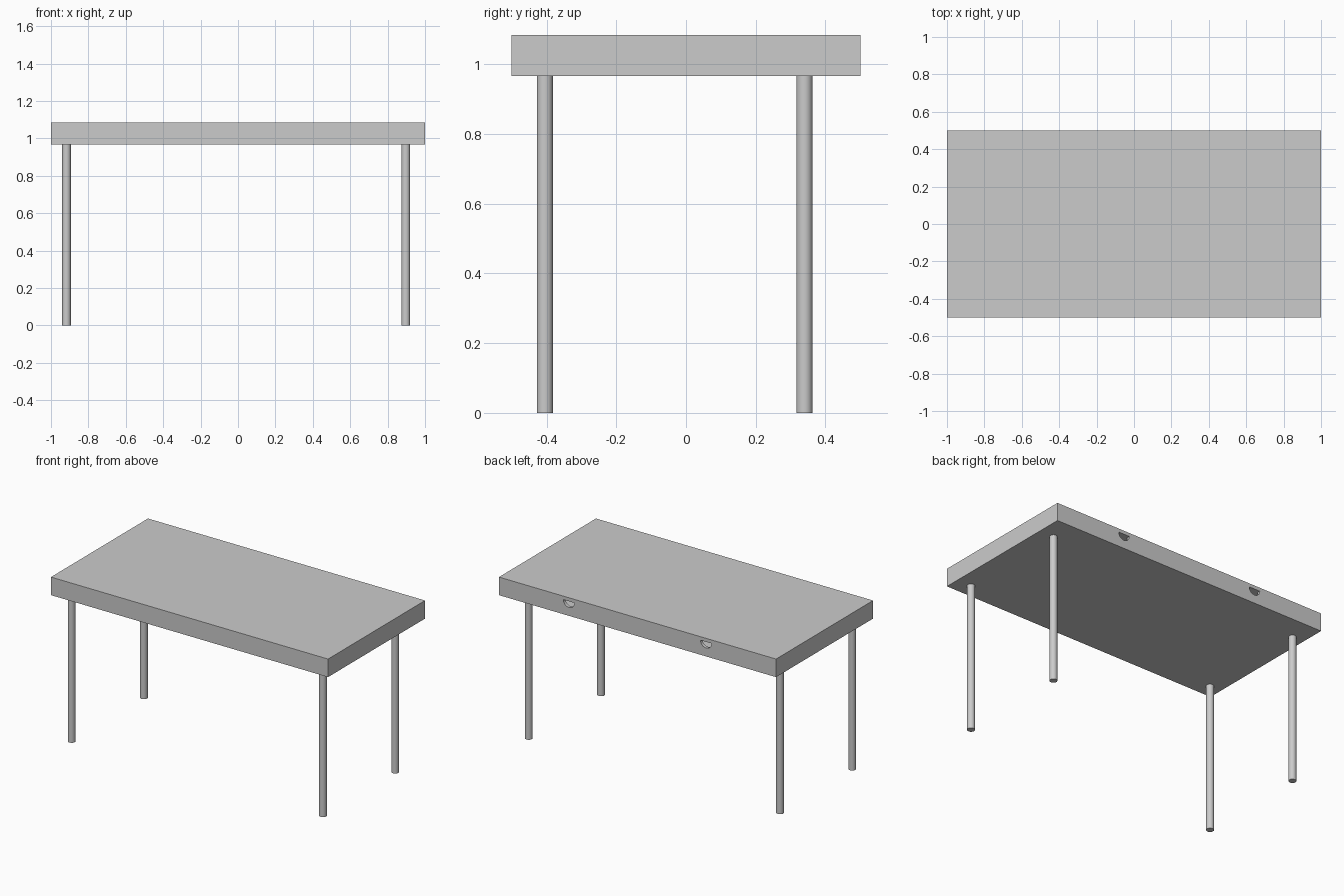
import bpy, bmesh, math

if "Cube" in bpy.data.objects:
    bpy.data.objects.remove(bpy.data.objects["Cube"])

TOP_Z, UNDER_Z = 1.085, 0.967
WALL = 0.02


def box(name, lo, hi):
    bpy.ops.mesh.primitive_cube_add(size=1, location=[(a + b) / 2 for a, b in zip(lo, hi)])
    ob = bpy.context.object
    ob.name = name
    ob.scale = [b - a for a, b in zip(lo, hi)]
    bpy.ops.object.transform_apply(location=False, rotation=False, scale=True)
    return ob


def half_disc(name, x, z, radius, y0, y1, steps=24):
    # half-round profile, flat side up, extruded along y
    bm = bmesh.new()
    arc = [math.pi + math.pi * i / steps for i in range(steps + 1)]
    face = bm.faces.new([bm.verts.new((x + radius * math.cos(a), y0, z + radius * math.sin(a)))
                         for a in arc])
    out = bmesh.ops.extrude_face_region(bm, geom=[face])
    moved = [g for g in out["geom"] if isinstance(g, bmesh.types.BMVert)]
    bmesh.ops.translate(bm, verts=moved, vec=(0, y1 - y0, 0))
    bmesh.ops.recalc_face_normals(bm, faces=bm.faces)
    me = bpy.data.meshes.new(name)
    bm.to_mesh(me)
    bm.free()
    ob = bpy.data.objects.new(name, me)
    bpy.context.collection.objects.link(ob)
    return ob


def cut(target, cutter):
    mod = target.modifiers.new("cut", 'BOOLEAN')
    mod.operation = 'DIFFERENCE'
    mod.solver = 'EXACT'
    mod.object = cutter
    cutter.hide_render = True
    bpy.context.view_layer.objects.active = target
    bpy.ops.object.modifier_apply(modifier=mod.name)
    bpy.data.objects.remove(cutter)


# Thick hollow desktop with two half-round finger pulls in the back face
desktop = box("desktop", (-1, -0.5, UNDER_Z), (1, 0.5, TOP_Z))
cut(desktop, box("cavity_cutter", (-1 + WALL, -0.5 + WALL, UNDER_Z + WALL),
                 (1 - WALL, 0.5 - WALL, TOP_Z - WALL)))
for x in (-0.495, 0.495):
    cut(desktop, half_disc("pull_cutter", x, 1.062, 0.04, 0.45, 0.55))

# Four round legs
for side, x in (("left", -0.917), ("right", 0.897)):
    for end, y in (("front", -0.405), ("back", 0.34)):
        bpy.ops.mesh.primitive_cylinder_add(vertices=32, radius=0.023, depth=UNDER_Z,
                                            location=(x, y, UNDER_Z / 2))
        bpy.context.object.name = f"{end}_{side}_leg"
        bpy.ops.object.shade_smooth_by_angle()
